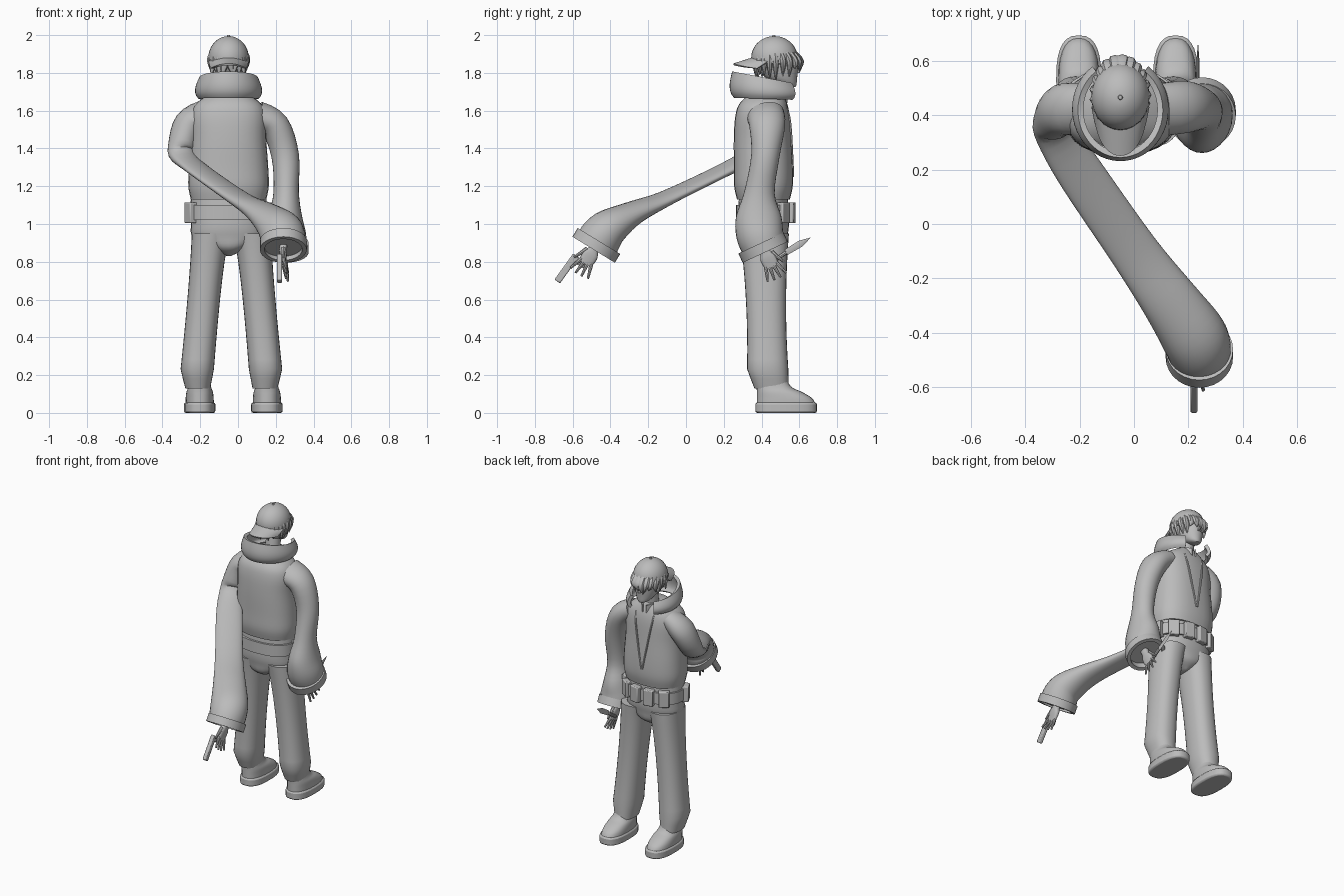
import bpy, bmesh, math, random
from mathutils import Vector, Matrix

default_cube = bpy.data.objects.get("Cube")
if default_cube:
    bpy.data.objects.remove(default_cube, do_unlink=True)
random.seed(4)
MID = -.05   # body centre line
DEPTH = .41  # body centre, front to back
UP = Vector((0, 0, 1))
SIDES = (("left", 1), ("right", -1))

grey = bpy.data.materials.new("plain grey")
grey.use_nodes = True
grey.diffuse_color = (.5, .5, .5, 1)
grey.node_tree.nodes["Principled BSDF"].inputs["Base Color"].default_value = grey.diffuse_color
parts = []


def finish(name, bm):
    bmesh.ops.recalc_face_normals(bm, faces=bm.faces)
    mesh = bpy.data.meshes.new(name)
    bm.to_mesh(mesh)
    bm.free()
    mesh.materials.append(grey)
    part = bpy.data.objects.new(name, mesh)
    bpy.context.collection.objects.link(part)
    parts.append(part)
    return part


def thicken(part, thickness):
    solid = part.modifiers.new("thickness", "SOLIDIFY")
    solid.thickness = thickness
    solid.offset = 0
    part.modifiers.new("crisp edges", "EDGE_SPLIT")


def soften(part, width):
    bevel = part.modifiers.new("bevel", "BEVEL")
    bevel.width, bevel.segments = width, 2


def frame(direction):
    """Two axes across a direction, the first as close to x as possible."""
    d = Vector(direction).normalized()
    across = (Vector((1, 0, 0)) - d * d.x).normalized()
    return across, d.cross(across)


def spline(keys, steps=4):
    """Smooth curve through keys of any dimension."""
    keys = [Vector(key) for key in keys]
    last = len(keys) - 1
    curve = []
    for i in range(last):
        a, b, c, d = keys[max(i - 1, 0)], keys[i], keys[i + 1], keys[min(i + 2, last)]
        for k in range(steps):
            t = k / steps
            curve.append(b + ((c - a) * t + (2 * a - 5 * b + 4 * c - d) * t ** 2
                              + (3 * b - a - 3 * c + d) * t ** 3) / 2)
    return curve + [keys[-1]]


def loft(name, rings, direction=None, sides=28, power=2, caps=True, roll=0):
    """Skin rings (x, y, z, width, depth), across the path or a fixed direction."""
    bm = bmesh.new()
    centres = [Vector(ring[:3]) for ring in rings]
    loops = []
    for i, ring in enumerate(rings):
        path = direction or centres[min(i + 1, len(rings) - 1)] - centres[max(i - 1, 0)]
        turn = Matrix.Rotation(roll, 3, Vector(path))
        u, v = [turn @ axis for axis in frame(path)]
        loop = []
        for k in range(sides):
            angle = math.tau * k / sides
            c, s = [math.copysign(abs(w) ** (2 / power), w) for w in (math.cos(angle), math.sin(angle))]
            loop.append(bm.verts.new(centres[i] + u * c * ring[3] + v * s * ring[4]))
        loops.append(loop)
    for low, high in zip(loops, loops[1:]):
        for k in range(sides):
            bm.faces.new((low[k - 1], low[k], high[k], high[k - 1]))
    if caps:
        bm.faces.new(loops[0])
        bm.faces.new(loops[-1])
    return finish(name, bm)


def stack(name, keys, x=MID, power=2.4):
    """Upright smooth loft from keys (y, z, width, depth)."""
    return loft(name, spline([(x, *key) for key in keys]), UP, power=power)


def taper(name, start, end, start_radius, end_radius, sides=8):
    return loft(name, [(*start, start_radius, start_radius), (*end, end_radius, end_radius)], sides=sides)


def sheet(name, columns, rows, shape, thickness):
    """Thickened surface from shape(u, v), with u and v from zero to one."""
    bm = bmesh.new()
    grid = [[bm.verts.new(shape(i / columns, j / rows)) for j in range(rows + 1)] for i in range(columns + 1)]
    for left, right in zip(grid, grid[1:]):
        for j in range(rows):
            bm.faces.new((left[j], right[j], right[j + 1], left[j + 1]))
    thicken(finish(name, bm), thickness)


def box(name, centre, size, direction=UP, turn=0):
    """Bevelled box whose length runs along a direction."""
    across, up = frame(direction)
    axes = Matrix((across, up, Vector(direction).normalized())).transposed()
    axes = axes @ Matrix.Rotation(turn, 3, "Z") @ Matrix.Diagonal(size)
    bm = bmesh.new()
    bmesh.ops.create_cube(bm, size=1)
    for vert in bm.verts:
        vert.co = axes @ vert.co + Vector(centre)
    soften(finish(name, bm), .006)


# Trousers and shoes
stack("trouser_seat", [(DEPTH, .83, .01, .05), (DEPTH, .87, .1, .11), (DEPTH, .93, .19, .125),
                       (DEPTH, 1, .2, .135), (DEPTH, 1.14, .2, .13)], power=2.2)
for side, s in SIDES:
    rings = []
    for k in range(17):
        t = k / 16
        hem = max(0, t - .88)   # the hem draws in above the shoe
        inner, outer = .1 * t ** .6 + hem * .1, .21 + .07 * t ** 1.3 - hem * .3
        rings.append((s * (inner + outer) / 2 - .035, .415 + .02 * t + hem * .15, .95 - .82 * t,
                      (outer - inner) / 2, .13 - .07 * t * (1 - t) - .015 * t - hem * .2))
    loft(side + "_trouser_leg", rings, UP, power=2.3)
    foot = s * .178 - .025
    sole = loft(side + "_shoe_sole", [(foot, .53, z, .083, .163) for z in (0, .055)], UP, power=2.6)
    soften(sole, .01)
    stack(side + "_shoe_upper", [(.53, .05, .075, .155), (.52, .08, .074, .145), (.495, .11, .07, .12),
                                 (.465, .14, .06, .09), (.455, .2, .05, .07)], foot)

# Belt and pouches
WAIST_WIDTH, WAIST_DEPTH = .21, .145
loft("belt", [(MID, DEPTH, z, WAIST_WIDTH, WAIST_DEPTH) for z in (1.02, 1.1)], UP, power=2.4)
for degrees in (8, 45, 75, 103, 132, 200):
    c, s = math.cos(math.radians(degrees)), math.sin(math.radians(degrees))
    box("belt_pouch", (MID + WAIST_WIDTH * c, DEPTH + WAIST_DEPTH * s, 1.06), (.05, .07, .11),
        turn=math.atan2(s / WAIST_DEPTH, c / WAIST_WIDTH))

# Jacket body, open front edges and shirt collar
stack("jacket_body", [(DEPTH, 1.13, .2, .14), (DEPTH, 1.2, .213, .155), (DEPTH, 1.3, .21, .156),
                      (.405, 1.45, .2, .152), (.405, 1.57, .2, .144), (DEPTH, 1.64, .17, .125),
                      (.43, 1.7, .08, .08)])
for side, s in SIDES:
    edge = [(s * .07, .525, 1.63), (s * .055, .55, 1.53), (s * .004, .565, 1.25)]
    loft(side + "_jacket_front_edge", spline([(MID + x, y, z, .007, .008) for x, y, z in edge]), sides=8)

    def flap(u, v):
        return Vector((MID + s * (.012 + .055 * u), .535 - .06 * u, 1.69 - .05 * v * (1 - .9 * u) + .02 * u))

    sheet(side + "_shirt_collar", 2, 2, flap, .008)


# Tall open jacket collar, high at the back
def collar(u, v):
    angle = math.radians(145 * (2 * u - 1) - 90)
    back = (1 - math.sin(angle)) / 2
    reach = .15 + .018 * math.sin(math.pi * v ** .7) - .004 * v
    low, high = 1.665 + .01 * back, 1.735 + .07 * back
    return Vector((MID + reach * math.cos(angle), .425 - .012 * v * back + (reach + .012) * math.sin(angle),
                   low + (high - low) * v))


sheet("jacket_collar", 36, 8, collar, .022)

# Head
taper("neck", (MID, .45, 1.62), (MID, .47, 1.78), .052, .047, sides=20)
stack("head", [(.56, 1.725, .02, .02), (.54, 1.738, .042, .045), (.508, 1.77, .064, .08),
               (.488, 1.82, .078, .104), (.475, 1.88, .084, .112), (.47, 1.93, .075, .1)], power=2)
taper("nose", (MID, .58, 1.84), (MID, .592, 1.8), .006, .014)

# Hair locks under the cap, pushed out into a fringe at the front
LOCKS = 21
for i in range(LOCKS):
    c, s = math.cos(math.tau * i / LOCKS), math.sin(math.tau * i / LOCKS)
    fringe = max(s, 0)
    tip = 1.775 + .04 * fringe + random.uniform(-.02, .02)
    sway = random.uniform(-.02, .02)
    loft("hair_lock", spline([(MID + .085 * c, .47 + .1 * s, 1.91, .016, .014),
                              (MID + .09 * c, .475 + .112 * s + .02 * fringe, 1.86, .024, .018),
                              (MID + .083 * c + sway, .475 + .106 * s + .02 * fringe, tip, .003, .003)]), sides=8)

# Backwards cap
dome = [(MID, .468, 1.85, .104, .12)]
for k in range(9):
    rise, shrink = math.sin(k * math.pi / 18), math.cos(k * math.pi / 18)
    dome.append((MID, .468, 1.88 + .115 * rise, .107 * shrink, .123 * shrink))
loft("cap_dome", dome, UP)
taper("cap_button", (MID, .465, 1.985), (MID, .465, 2), .012, .007, sides=12)


def brim(u, v):
    w = 2 * u - 1
    reach = .11 * v * math.sqrt(1 - .75 * w ** 4)
    return Vector((MID + w * (.103 - .012 * v), .362 + .07 * w * w - reach, 1.88 - .035 * v - .022 * w * w))


sheet("cap_brim", 16, 6, brim, .01)

# Sleeves: one hangs, the other is stretched flat and thin far out behind
loft("left_sleeve", spline([(.1, .42, 1.58, .07, .1), (.195, .43, 1.52, .077, .095), (.25, .42, 1.36, .073, .075),
                            (.255, .39, 1.17, .067, .08), (.25, .385, 1.04, .09, .12), (.25, .39, .95, .11, .125),
                            (.25, .41, .885, .113, .118)]))
loft("right_sleeve", spline([(-.18, .42, 1.58, .07, .1), (-.26, .42, 1.53, .078, .095), (-.297, .38, 1.42, .072, .075),
                             (-.29, .335, 1.355, .075, .045), (-.2, .19, 1.28, .085, .03), (0, -.1, 1.14, .09, .035),
                             (.13, -.28, 1.06, .105, .06), (.21, -.395, .99, .12, .095), (.235, -.445, .94, .12, .112),
                             (.24, -.48, .88, .113, .117)]), roll=-.3)


# Cuffs and hands
def hand(side, centre, direction, thumb_side):
    centre, d = Vector(centre), Vector(direction).normalized()
    u, v = frame(d)
    cuff = loft(side + "_cuff", [(*(centre + d * t), .112, .12) for t in (-.027, .027)], d, caps=False)
    thicken(cuff, .024)
    palm = spline([(*(centre - d * .04), .025, .03), (*(centre + d * .02), .02, .026),
                   (*(centre + d * .06), .019, .042), (*(centre + d * .115), .011, .037)])
    loft(side + "_palm", palm, d, sides=16, power=2.6)
    for k in (-1.5, -.5, .5, 1.5):
        spread = v * k * .02
        taper(side + "_finger", centre + d * .1 + spread,
              centre + d * (.185 - .008 * abs(k)) + spread * 1.8 + u * .015, .011, .006)
    outward = v * thumb_side
    taper(side + "_thumb", centre + d * .04 + outward * .03, centre + d * .115 + outward * .068, .014, .006)


hand("left", (.25, .408, .875), (0, .42, -.9), -1)
hand("right", (.24, -.475, .887), (0, -.52, -.85), 1)

# Knife in the left hand, sidearm in the right
grip_end, guard, point = Vector((.235, .45, .795)), Vector((.235, .53, .85)), Vector((.235, .658, .927))
taper("knife_handle", grip_end, guard, .011, .011)
loft("knife_blade", [(*guard, .005, .016), (*guard.lerp(point, .6), .005, .018), (*point, .001, .001)], sides=4)
box("sidearm_slide", (.22, -.632, .765), (.026, .036, .17), (0, -.58, -.81))
box("sidearm_grip", (.22, -.565, .8), (.024, .036, .08), (0, .85, -.52))

# Smooth shading with crisp edges
bpy.ops.object.select_all(action="DESELECT")
for part in parts:
    part.select_set(True)
bpy.context.view_layer.objects.active = parts[0]
bpy.ops.object.shade_smooth_by_angle(angle=math.radians(40))
